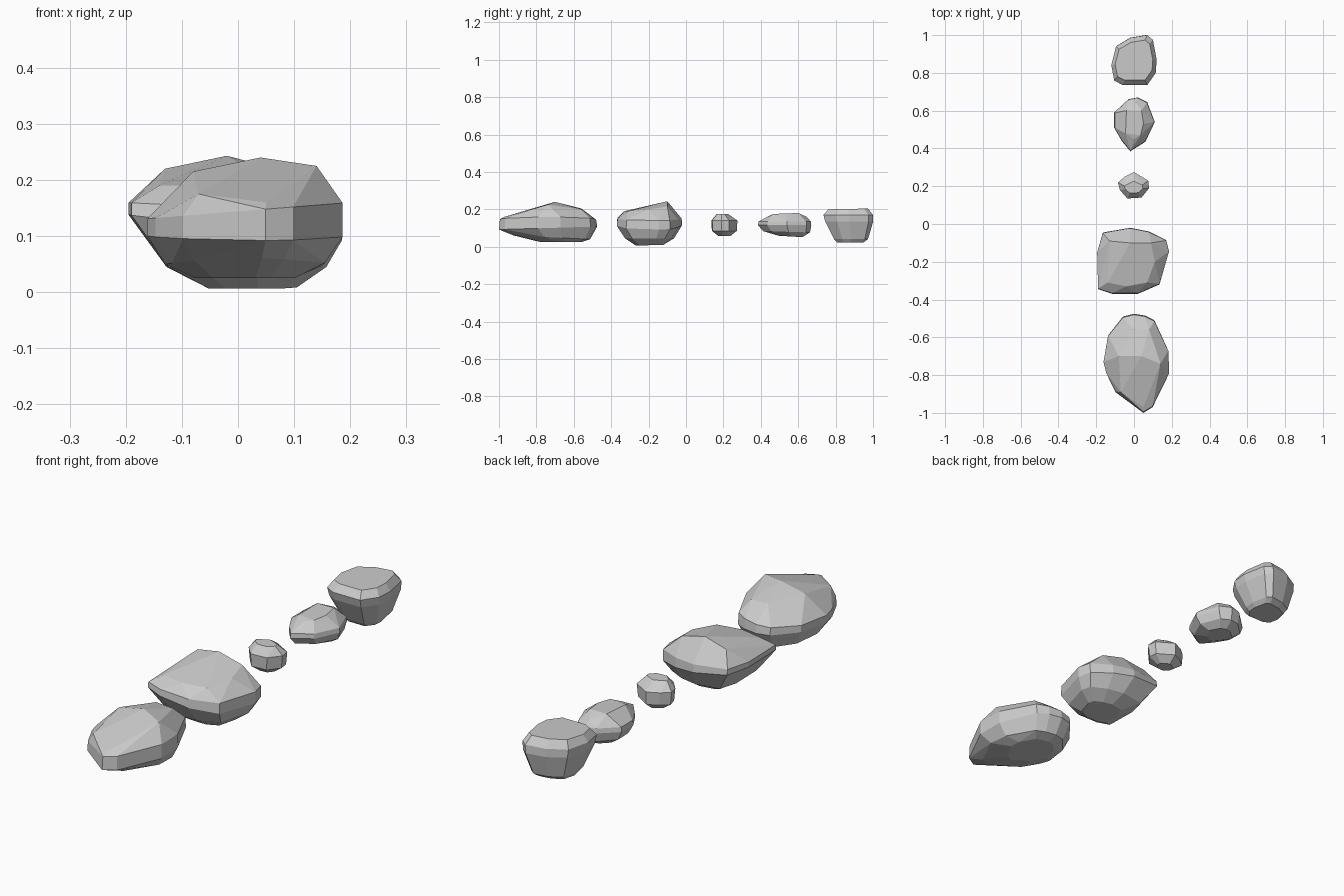
import bpy, bmesh, math


def rock(name, outline, levels, crest):
    """Faceted stone: a plan outline scaled at each level, plus crest points, wrapped in a hull.
    level = (z, scale x, scale y, shift x, shift y, slope x, slope y)"""
    cx = (min(p[0] for p in outline) + max(p[0] for p in outline)) / 2
    cy = (min(p[1] for p in outline) + max(p[1] for p in outline)) / 2
    bm = bmesh.new()
    for z, sx, sy, dx, dy, kx, ky in levels:
        for x, y in outline:
            u, v = (x - cx) * sx, (y - cy) * sy
            bm.verts.new((cx + u + dx, cy + v + dy, z + kx * u + ky * v))
    for p in crest:
        bm.verts.new(p)
    bmesh.ops.convex_hull(bm, input=bm.verts)
    bmesh.ops.delete(bm, geom=[v for v in bm.verts if not v.link_faces], context='VERTS')
    # merge nearly flat triangles into broad stone facets
    bmesh.ops.dissolve_limit(bm, angle_limit=math.radians(7), verts=bm.verts, edges=bm.edges)
    bmesh.ops.recalc_face_normals(bm, faces=bm.faces)
    mesh = bpy.data.meshes.new(name)
    bm.to_mesh(mesh)
    bm.free()
    ob = bpy.data.objects.new(name, mesh)
    bpy.context.collection.objects.link(ob)
    return ob


# long pointed stone at the front
rock("long_stone",
     [(.05, -1), (.10, -.97), (.19, -.79), (.185, -.67), (.11, -.51), (.06, -.485),
      (0, -.475), (-.06, -.49), (-.14, -.59), (-.165, -.73), (-.15, -.79), (-.10, -.89)],
     [(.025, .5, .42, 0, .07, 0, 0), (.05, .8, .78, 0, .02, 0, -.05),
      (.10, .98, 1, 0, 0, 0, .03), (.145, .98, .98, 0, 0, .08, 0)],
     [(.04, -.70, .24), (.14, -.74, .225), (-.08, -.70, .215), (.0, -.56, .205),
      (.08, -.56, .20), (.05, -.97, .16), (-.07, -.89, .175)])

# broad stone with a raised back crest
rock("broad_stone",
     [(-.19, -.345), (-.115, -.37), (.02, -.37), (.135, -.32), (.185, -.145),
      (.17, -.085), (.08, -.04), (-.02, -.02), (-.165, -.045), (-.195, -.15)],
     [(.008, .42, .42, .03, 0, 0, .02), (.045, .75, .75, .02, 0, 0, 0),
      (.115, 1, 1, 0, 0, -.12, 0), (.15, 1, .98, 0, 0, -.05, 0)],
     [(-.13, -.09, .22), (-.02, -.10, .243), (.09, -.10, .215), (.11, -.20, .20),
      (.07, -.31, .19), (-.04, -.33, .19), (-.14, -.31, .19)])

# small pebble
rock("small_pebble",
     [(-.085, .22), (-.05, .25), (0, .275), (.075, .23), (.08, .19), (.04, .14),
      (-.035, .135), (-.075, .18)],
     [(.057, .45, .45, 0, 0, 0, 0), (.085, .93, .95, 0, 0, 0, 0),
      (.14, 1, 1, 0, 0, 0, 0), (.174, .6, .45, 0, -.01, 0, 0)],
     [])

# flat stone
rock("flat_stone",
     [(-.105, .59), (-.105, .51), (-.065, .44), (-.02, .385), (.06, .435), (.11, .54),
      (.09, .60), (.07, .645), (.02, .67), (-.03, .66)],
     [(.055, .5, .45, 0, .03, 0, -.06), (.08, .85, .88, 0, .01, 0, -.03),
      (.115, 1, 1, 0, 0, 0, 0), (.135, .97, .98, 0, 0, 0, 0)],
     [(-.045, .48, .175), (.035, .47, .175), (.05, .53, .178), (.04, .60, .18),
      (-.04, .60, .18), (.0, .45, .168), (.01, .645, .16)])

# tapered upright stone at the back
rock("tapered_stone",
     [(-.12, .84), (-.105, .76), (-.06, .735), (.07, .735), (.115, .80), (.12, .87),
      (.10, .975), (.07, 1), (-.02, .985), (-.095, .94)],
     [(.022, .58, .52, 0, .01, 0, 0), (.04, .7, .68, 0, .015, 0, 0),
      (.135, .97, .97, 0, .005, 0, 0), (.17, 1, 1, 0, 0, 0, 0),
      (.202, .83, .8, 0, 0, 0, .02)],
     [(0, .87, .21)])
